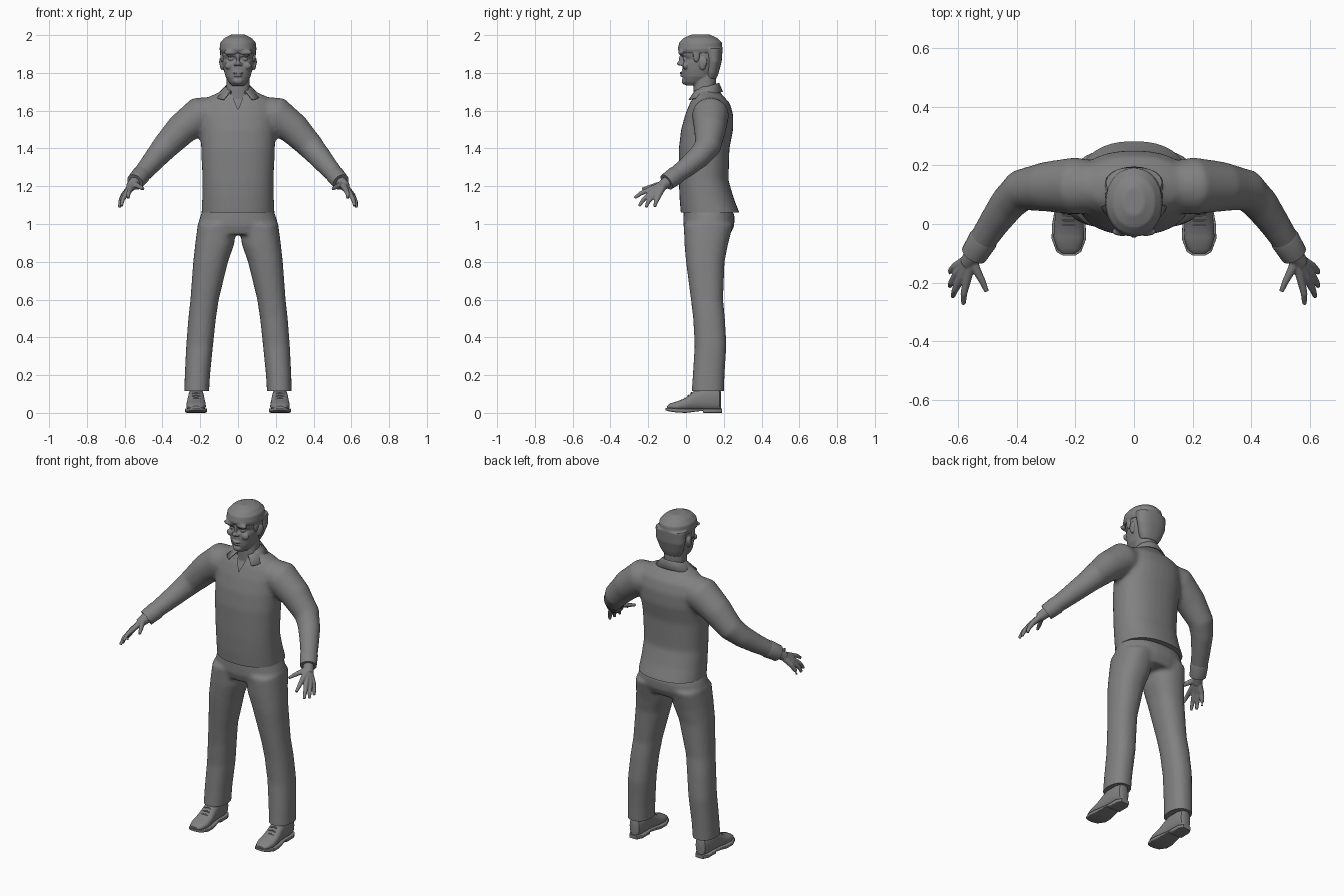
import bpy, bmesh, math
from mathutils import Vector

if "Cube" in bpy.data.objects:
    bpy.data.objects.remove(bpy.data.objects["Cube"])

grey = bpy.data.materials.new("plain grey")
grey.use_nodes = True
colour = (0.22, 0.22, 0.22, 1)
grey.diffuse_color = colour
grey.node_tree.nodes["Principled BSDF"].inputs["Base Color"].default_value = colour

X, Y, Z = Vector((1, 0, 0)), Vector((0, 1, 0)), Vector((0, 0, 1))
SIDES = (1, -1)


def ring(c, u, v, power=2.0, n=32):
    """Superellipse of points around c with half axes u and v."""
    def bend(t):
        return math.copysign(abs(t) ** (2 / power), t)
    angles = [2 * math.pi * i / n for i in range(n)]
    return [Vector(c) + u * bend(math.cos(a)) + v * bend(math.sin(a)) for a in angles]


def loft(bm, rings):
    """Closed skin through a list of rings."""
    rows = [[bm.verts.new(p) for p in r] for r in rings]
    n = len(rows[0])
    faces = [bm.faces.new(rows[0]), bm.faces.new(rows[-1])]
    for a, b in zip(rows, rows[1:]):
        faces += [bm.faces.new((a[i], a[(i + 1) % n], b[(i + 1) % n], b[i])) for i in range(n)]
    bmesh.ops.recalc_face_normals(bm, faces=faces)


def stack(bm, rows, power=2.3, side=1):
    """Loft upward: rows of height, centre x, half width, front y, back y."""
    loft(bm, [ring((side * cx, (f + b) / 2, z), X * hx, Y * ((b - f) / 2), power)
              for z, cx, hx, f, b in rows])


def tube(bm, path, side=1, n=16):
    """Round limb through points x, y, z, radius."""
    pts = [Vector((side * x, y, z)) for x, y, z, r in path]
    rings = []
    for i, p in enumerate(pts):
        d = (pts[min(i + 1, len(pts) - 1)] - pts[max(i - 1, 0)]).normalized()
        u = d.cross(Z if abs(d.z) < 0.95 else X).normalized()
        rings.append(ring(p, u * path[i][3], d.cross(u) * path[i][3], 2, n))
    loft(bm, rings)


def ball(bm, c, r):
    made = bmesh.ops.create_uvsphere(bm, u_segments=20, v_segments=12, radius=1)["verts"]
    for v in made:
        v.co = Vector(c) + Vector((v.co.x * r[0], v.co.y * r[1], v.co.z * r[2]))


def finish(name, bm, angle=40):
    mesh = bpy.data.meshes.new(name)
    bm.to_mesh(mesh)
    bm.free()
    mesh.materials.append(grey)
    obj = bpy.data.objects.new(name, mesh)
    bpy.context.collection.objects.link(obj)
    bpy.ops.object.select_all(action="DESELECT")
    obj.select_set(True)
    bpy.context.view_layer.objects.active = obj
    bpy.ops.object.shade_smooth_by_angle(angle=math.radians(angle))
    return obj


def fuse(name, bm, voxel, rounds, floor=None, trim=None):
    """Melt overlapping volumes into one smooth skin, then cut it."""
    obj = finish(name, bm)
    melt = obj.modifiers.new("melt", "REMESH")
    melt.mode, melt.voxel_size = "VOXEL", voxel
    soft = obj.modifiers.new("soften", "SMOOTH")
    soft.factor, soft.iterations = 0.5, rounds
    graph = bpy.context.evaluated_depsgraph_get()
    out = bmesh.new()
    out.from_mesh(obj.evaluated_get(graph).to_mesh())
    bpy.data.objects.remove(obj)
    if floor is not None:
        cut = bmesh.ops.bisect_plane(out, geom=out.verts[:] + out.edges[:] + out.faces[:],
                                     plane_co=Z * floor, plane_no=Z, clear_inner=True)
        rim = [e for e in cut["geom_cut"] if isinstance(e, bmesh.types.BMEdge)]
        bmesh.ops.holes_fill(out, edges=rim)
    if trim:
        trim(out)
    return finish(name, out)


def open_neck(bm):
    """Cut the V of the shirt front."""
    tip, slope = Vector((0, 0, 1.605)), 0.4
    for s in SIDES:
        bmesh.ops.bisect_plane(bm, geom=bm.verts[:] + bm.edges[:] + bm.faces[:],
                               plane_co=tip, plane_no=Vector((s, 0, -slope)))
    gone = []
    for f in bm.faces:
        c = f.calc_center_median()
        if c.y < 0.09 and abs(c.x) < slope * (c.z - tip.z):
            gone.append(f)
    bmesh.ops.delete(bm, geom=gone, context="FACES")


# shirt: torso and sleeves
bm = bmesh.new()
stack(bm, [(1.0, 0, .192, -.02, .3), (1.06, 0, .193, -.028, .283), (1.13, 0, .19, -.034, .255),
           (1.23, 0, .188, -.038, .225), (1.4, 0, .195, -.038, .23), (1.5, 0, .2, -.026, .25),
           (1.58, 0, .2, -.004, .25), (1.64, 0, .185, .02, .232), (1.675, 0, .15, .04, .2),
           (1.7, 0, .095, .05, .178), (1.73, 0, .068, .06, .165)])
for s in SIDES:
    tube(bm, [(.12, .125, 1.59, .085), (.2, .13, 1.578, .098), (.3, .127, 1.5, .085),
              (.385, .115, 1.41, .071), (.43, .07, 1.357, .062), (.48, 0, 1.298, .053),
              (.535, -.085, 1.235, .045)], s, 24)
fuse("shirt", bm, 0.012, 6, 1.06, open_neck)

# cuffs
for s, label in zip(SIDES, ("left", "right")):
    bm = bmesh.new()
    tube(bm, [(.508, -.044, 1.265, .046), (.514, -.053, 1.258, .05), (.545, -.103, 1.222, .046),
              (.543, -.1, 1.224, .04)], s, 24)
    finish(label + "_cuff", bm)

# folded collar
bm = bmesh.new()
rows, steps = [], 28
for i in range(steps + 1):
    a = math.radians(-148 + 296 * i / steps)
    sn, cs = math.sin(a), math.cos(a)
    front = (1 - cs) / 2
    reach = .085 if cs > 0 else .108
    flare = .112 + .04 * front ** 4
    rows.append([bm.verts.new(p) for p in (
        (.066 * sn, .105 + .064 * cs, 1.70 - .03 * front),
        (.07 * sn, .105 + .07 * cs, 1.745 - .045 * front),
        (flare * sn, .108 + reach * cs, 1.7 - .045 * front))])
for a, b in zip(rows, rows[1:]):
    for k in range(2):
        bm.faces.new((a[k], b[k], b[k + 1], a[k + 1]))
collar = finish("collar", bm)
thick = collar.modifiers.new("thickness", "SOLIDIFY")
thick.thickness, thick.offset = 0.006, 0

# trousers
bm = bmesh.new()
stack(bm, [(1.1, 0, .178, -.01, .235), (1.04, 0, .2, -.014, .258), (.99, 0, .215, -.014, .255),
           (.945, 0, .2, 0, .235)])
for s in SIDES:
    stack(bm, [(1.0, .11, .103, -.012, .25), (.89, .124, .103, -.008, .222), (.8, .145, .092, 0, .204),
               (.6, .177, .075, .026, .196), (.5, .19, .073, .038, .206), (.36, .203, .071, .046, .214),
               (.2, .215, .067, .036, .204), (.08, .22, .065, .028, .2)], 2.3, s)
fuse("trousers", bm, 0.011, 5, 0.115)

# head, neck and face
bm = bmesh.new()
stack(bm, [(1.56, 0, .1, .005, .19), (1.62, 0, .09, .022, .18), (1.66, 0, .068, .042, .166),
           (1.72, 0, .062, .04, .157), (1.8, 0, .06, .05, .16)])
stack(bm, [(1.733, 0, .03, 0, .07), (1.75, 0, .048, -.012, .105), (1.78, 0, .066, -.018, .14),
           (1.82, 0, .077, -.02, .165), (1.855, 0, .083, -.018, .175), (1.872, 0, .084, -.009, .178),
           (1.895, 0, .087, -.024, .18), (1.94, 0, .086, -.024, .18), (1.975, 0, .06, 0, .15)])
ball(bm, (0, -.034, 1.85), (.014, .014, .012))
ball(bm, (0, -.022, 1.873), (.009, .015, .032))
ball(bm, (0, -.021, 1.8), (.026, .013, .007))
ball(bm, (0, -.02, 1.786), (.022, .012, .007))
ball(bm, (0, -.009, 1.757), (.026, .014, .018))
for s in SIDES:
    ball(bm, (s * .014, -.024, 1.846), (.009, .012, .009))
    ball(bm, (s * .036, -.006, 1.873), (.016, .012, .009))
    ball(bm, (s * .036, -.017, 1.893), (.026, .012, .007))
    ball(bm, (s * .048, -.002, 1.838), (.024, .016, .02))
    ball(bm, (s * .085, .088, 1.85), (.012, .02, .035))
    ball(bm, (s * .09, .098, 1.858), (.01, .014, .025))
fuse("head", bm, 0.004, 3)

# hair: cap, fringe, nape and sideburns
bm = bmesh.new()
stack(bm, [(1.905, 0, .092, -.034, .186), (1.925, 0, .098, -.044, .193), (1.96, 0, .094, -.036, .19),
           (1.985, 0, .072, -.012, .165), (2.003, 0, .035, .03, .125)], 2.1)
stack(bm, [(1.77, 0, .055, .1, .162), (1.8, 0, .072, .1, .173), (1.86, 0, .092, .105, .189),
           (1.93, 0, .097, .09, .194)], 2.2)
for s in SIDES:
    ball(bm, (s * .082, .055, 1.89), (.012, .018, .036))
    ball(bm, (s * .04, -.026, 1.908), (.036, .015, .014))
fuse("hair", bm, 0.005, 3)

# hands: every finger runs from the wrist through knuckle and joint to the tip
fingers = [((.568, -.185, 1.185), (.58, -.238, 1.163), (.581, -.272, 1.138)),
           ((.588, -.182, 1.168), (.61, -.225, 1.13), (.618, -.248, 1.095)),
           ((.602, -.167, 1.155), (.622, -.2, 1.118), (.628, -.212, 1.088)),
           ((.608, -.145, 1.15), (.624, -.16, 1.115), (.628, -.165, 1.09)),
           ((.538, -.155, 1.205), (.517, -.195, 1.195), (.502, -.23, 1.185))]
for s, label in zip(SIDES, ("left", "right")):
    bm = bmesh.new()
    tube(bm, [(.52, -.06, 1.25, .03), (.55, -.108, 1.217, .03), (.57, -.135, 1.195, .026)], s)
    for knuckle, joint, tip in fingers:
        tube(bm, [(.555, -.115, 1.212, .02), knuckle + (.015,), joint + (.0115,), tip + (.008,)], s)
    fuse(label + "_hand", bm, 0.004, 2)

# shoes with separate soles and laces
for s, label in zip(SIDES, ("left", "right")):
    def along(rows, power):
        made = bmesh.new()
        loft(made, [ring((s * .222, y, (lo + hi) / 2), X * hx, Z * ((hi - lo) / 2), power)
                    for y, hx, lo, hi in rows])
        return made
    finish(label + "_shoe", along(
        [(-.1, .022, .02, .036), (-.085, .04, .016, .05), (-.045, .052, .012, .062),
         (0, .05, .012, .08), (.04, .045, .012, .115), (.08, .042, .012, .135),
         (.15, .041, .012, .135), (.178, .032, .012, .125), (.185, .02, .015, .11)], 2.4))
    finish(label + "_sole", along(
        [(-.108, .02, .014, .027), (-.095, .042, .009, .026), (-.05, .059, .002, .024),
         (0, .057, 0, .022), (.06, .046, .008, .022), (.09, .043, .01, .022), (.092, .044, 0, .022),
         (.16, .043, 0, .022), (.19, .026, 0, .022)], 7))
    bm = bmesh.new()
    for k in range(3):
        y, z = -.005 + .017 * k, .077 + .014 * k
        tube(bm, [(.2, y, z - .004, .004), (.222, y, z + .002, .004), (.244, y, z - .004, .004)], s, 8)
    finish(label + "_laces", bm)
